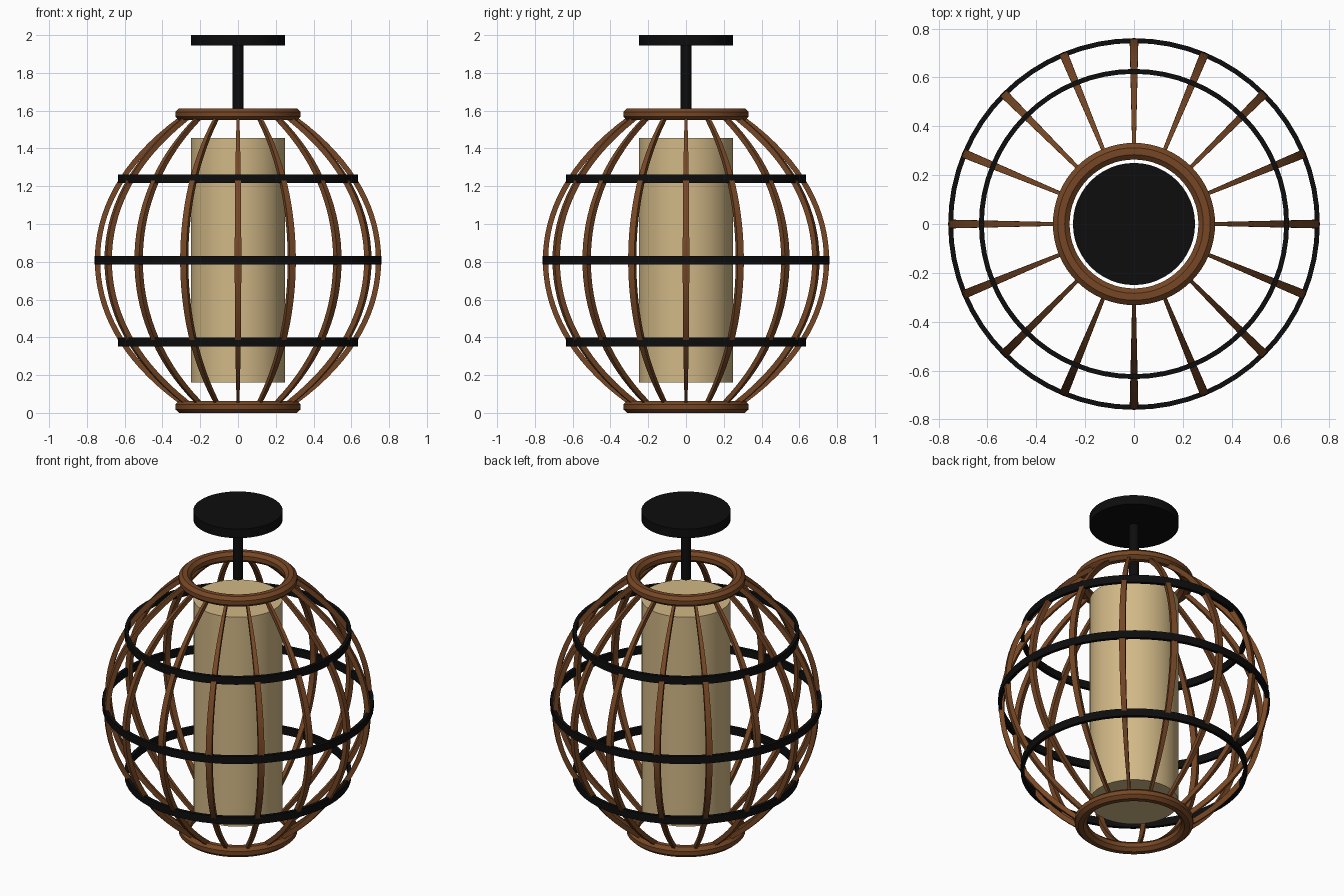
import bpy, bmesh, math
from mathutils import Vector, Matrix

cube = bpy.data.objects.get("Cube")
if cube:
    bpy.data.objects.remove(cube, do_unlink=True)


def material(name, color):
    m = bpy.data.materials.new(name)
    m.use_nodes = True
    m.diffuse_color = (*color, 1)
    m.node_tree.nodes["Principled BSDF"].inputs["Base Color"].default_value = (*color, 1)
    return m


wood = material("brown wood", (0.18, 0.062, 0.018))
metal = material("black metal", (0.004, 0.004, 0.004))
fabric = material("tan fabric", (0.64, 0.48, 0.24))

MID = 0.808  # height of the cage's widest point


def finish(name, bm, mat):
    bmesh.ops.recalc_face_normals(bm, faces=bm.faces)
    mesh = bpy.data.meshes.new(name)
    bm.to_mesh(mesh)
    bm.free()
    mesh.materials.append(mat)
    ob = bpy.data.objects.new(name, mesh)
    bpy.context.collection.objects.link(ob)
    bpy.ops.object.select_all(action="DESELECT")
    ob.select_set(True)
    bpy.context.view_layer.objects.active = ob
    bpy.ops.object.shade_smooth_by_angle(angle=math.radians(30))
    return ob


def cylinder(name, radius, z0, z1, mat, sides=48):
    bm = bmesh.new()
    bmesh.ops.create_cone(bm, cap_ends=True, segments=sides, radius1=radius, radius2=radius,
                          depth=z1 - z0, matrix=Matrix.Translation((0, 0, (z0 + z1) / 2)))
    return finish(name, bm, mat)


def loft(bm, sections, closed):
    """Skin a list of cross-sections, capping the ends of an open strip."""
    rows = [[bm.verts.new(p) for p in s] for s in sections]
    n = len(rows[0])
    for i in range(len(rows) if closed else len(rows) - 1):
        a, b = rows[i], rows[(i + 1) % len(rows)]
        for j in range(n):
            k = (j + 1) % n
            bm.faces.new((a[j], a[k], b[k], b[j]))
    if not closed:
        bm.faces.new(rows[0])
        bm.faces.new(rows[-1])


def ring(name, section, mat, steps=64):
    """Revolve a closed (radius, height) section around z."""
    bm = bmesh.new()
    angles = [2 * math.pi * i / steps for i in range(steps)]
    loft(bm, [[(r * math.cos(a), r * math.sin(a), z) for r, z in section] for a in angles], True)
    return finish(name, bm, mat)


def cage_radius(dz):
    return 0.758 - 0.655 * dz ** 2 - 0.21 * dz ** 4


# Bent wooden ribs, narrowing toward both ends
def rib(name, angle, steps=32, reach=0.765, thick=0.028):
    turn = Matrix.Rotation(angle, 3, "Z")
    sections = []
    for i in range(steps + 1):
        dz = reach * (2 * i / steps - 1)
        r = cage_radius(dz)
        slope = 1.31 * dz + 0.84 * dz ** 3
        inward = Vector((-1, 0, -slope)).normalized() * thick
        outer = Vector((r, 0, MID + dz))
        half = Vector((0, 0.023 * r, 0))
        corners = (outer - half, outer + half, outer + inward + half, outer + inward - half)
        sections.append([turn @ c for c in corners])
    bm = bmesh.new()
    loft(bm, sections, False)
    return finish(name, bm, wood)


for i in range(16):
    rib(f"rib_{i + 1}", i * math.pi / 8)

# Faceted wooden rims at the top and bottom of the cage
for name, z in (("bottom_rim", 0.032), ("top_rim", 1.581)):
    facets = [math.pi * (j + 0.5) / 4 for j in range(8)]
    ring(name, [(0.298 + 0.037 * math.cos(a), z + 0.034 * math.sin(a)) for a in facets], wood)

# Flat black hoops around the cage
for name, z, r in (("lower_hoop", 0.375, 0.635), ("middle_hoop", MID, 0.761), ("upper_hoop", 1.24, 0.635)):
    ring(name, [(r - 0.02, z - 0.023), (r, z - 0.023), (r, z + 0.023), (r - 0.02, z + 0.023)], metal)

# Shade, stem and ceiling plate
cylinder("lamp_shade", 0.25, 0.16, 1.455, fabric)
cylinder("stem", 0.028, 1.58, 1.95, metal, 24)
cylinder("ceiling_plate", 0.25, 1.944, 2.0, metal)
